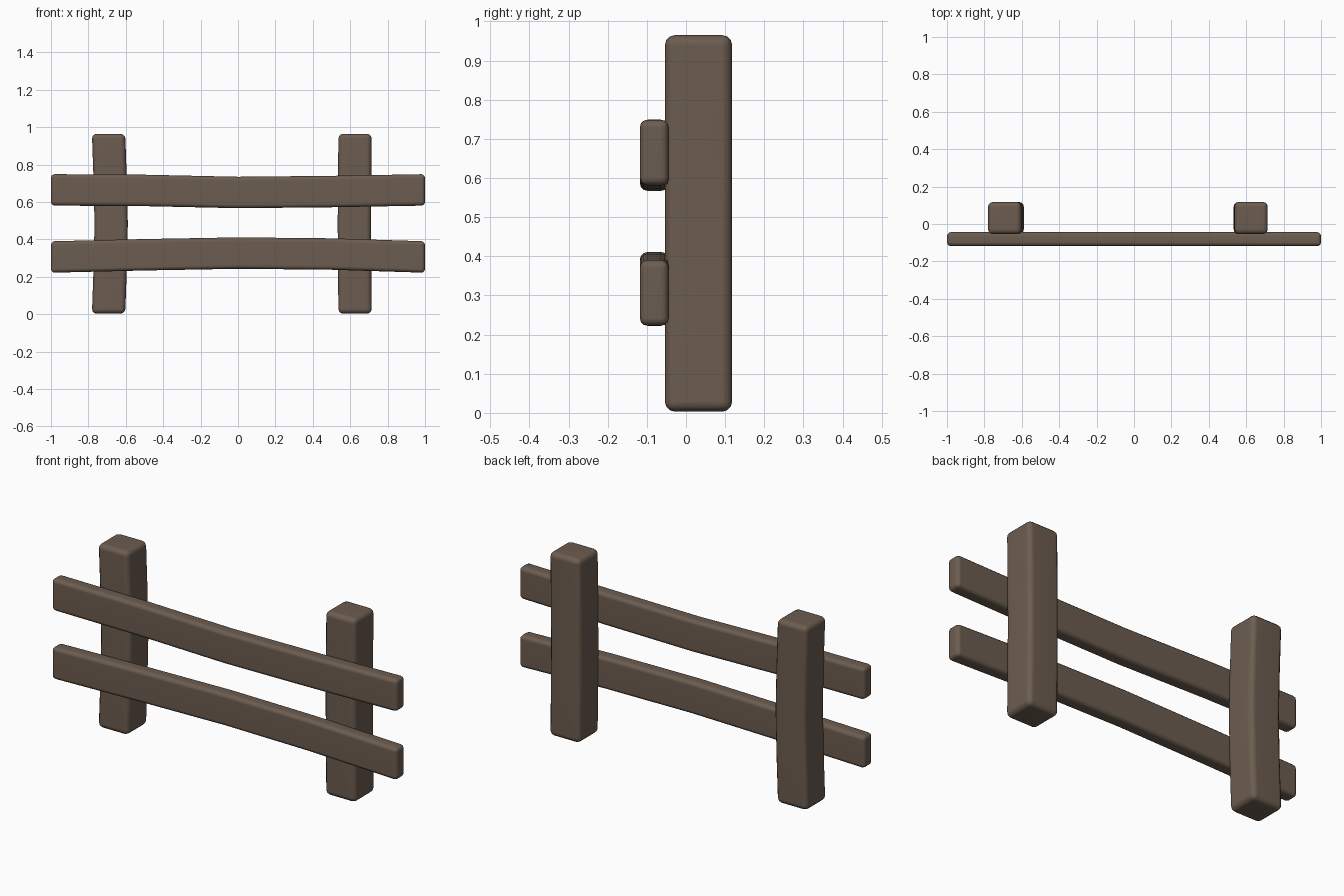
import bpy, bmesh
from mathutils import Vector

if "Cube" in bpy.data.objects:
    bpy.data.objects.remove(bpy.data.objects["Cube"])

wood = bpy.data.materials.new("brown_wood")
wood.diffuse_color = (0.15, 0.108, 0.08, 1)
wood.use_nodes = True
wood.node_tree.nodes["Principled BSDF"].inputs["Base Color"].default_value = wood.diffuse_color


def beam(name, centres, half_u, half_v, bevel):
    """Square beam swept through centre points, with rounded edges."""
    u, v = Vector(half_u), Vector(half_v)
    bm = bmesh.new()
    rings = [[bm.verts.new(Vector(c) + a * u + b * v)
              for a, b in ((-1, -1), (1, -1), (1, 1), (-1, 1))]
             for c in centres]
    for r, s in zip(rings, rings[1:]):
        for i in range(4):
            j = (i + 1) % 4
            bm.faces.new((r[i], r[j], s[j], s[i]))
    bm.faces.new(rings[0])
    bm.faces.new(rings[-1])
    bmesh.ops.recalc_face_normals(bm, faces=bm.faces[:])
    bm.normal_update()
    sharp = [e for e in bm.edges if e.calc_face_angle(0) > 0.8]
    bmesh.ops.bevel(bm, geom=sharp, offset=bevel, segments=3, profile=0.5,
                    affect='EDGES')
    for f in bm.faces:
        f.smooth = True
    mesh = bpy.data.meshes.new(name)
    bm.to_mesh(mesh)
    bm.free()
    mesh.materials.append(wood)
    obj = bpy.data.objects.new(name, mesh)
    bpy.context.collection.objects.link(obj)
    mod = obj.modifiers.new("weighted_normals", 'WEIGHTED_NORMAL')
    mod.keep_sharp = True


# Upright posts, the left one bowed inwards
for name, x, bow in (("left_post", -0.692, 0.014), ("right_post", 0.626, -0.004)):
    pts = [(x + bow * k, 0.032, z) for z, k in
           ((0.003, 0), (0.24, 0.6), (0.483, 1), (0.725, 0.6), (0.965, 0))]
    beam(name, pts, (0.089, 0, 0), (0, 0.086, 0), 0.026)

# Horizontal rails: the upper sags, the lower arches
for name, offsets in (
        ("upper_rail", (0.665, 0.662, 0.651, 0.656, 0.665)),
        ("lower_rail", (0.306, 0.318, 0.327, 0.322, 0.306))):
    pts = [(x, -0.081, z) for x, z in zip((-1, -0.5, 0, 0.5, 1), offsets)]
    beam(name, pts, (0, 0.037, 0), (0, 0, 0.084), 0.02)
